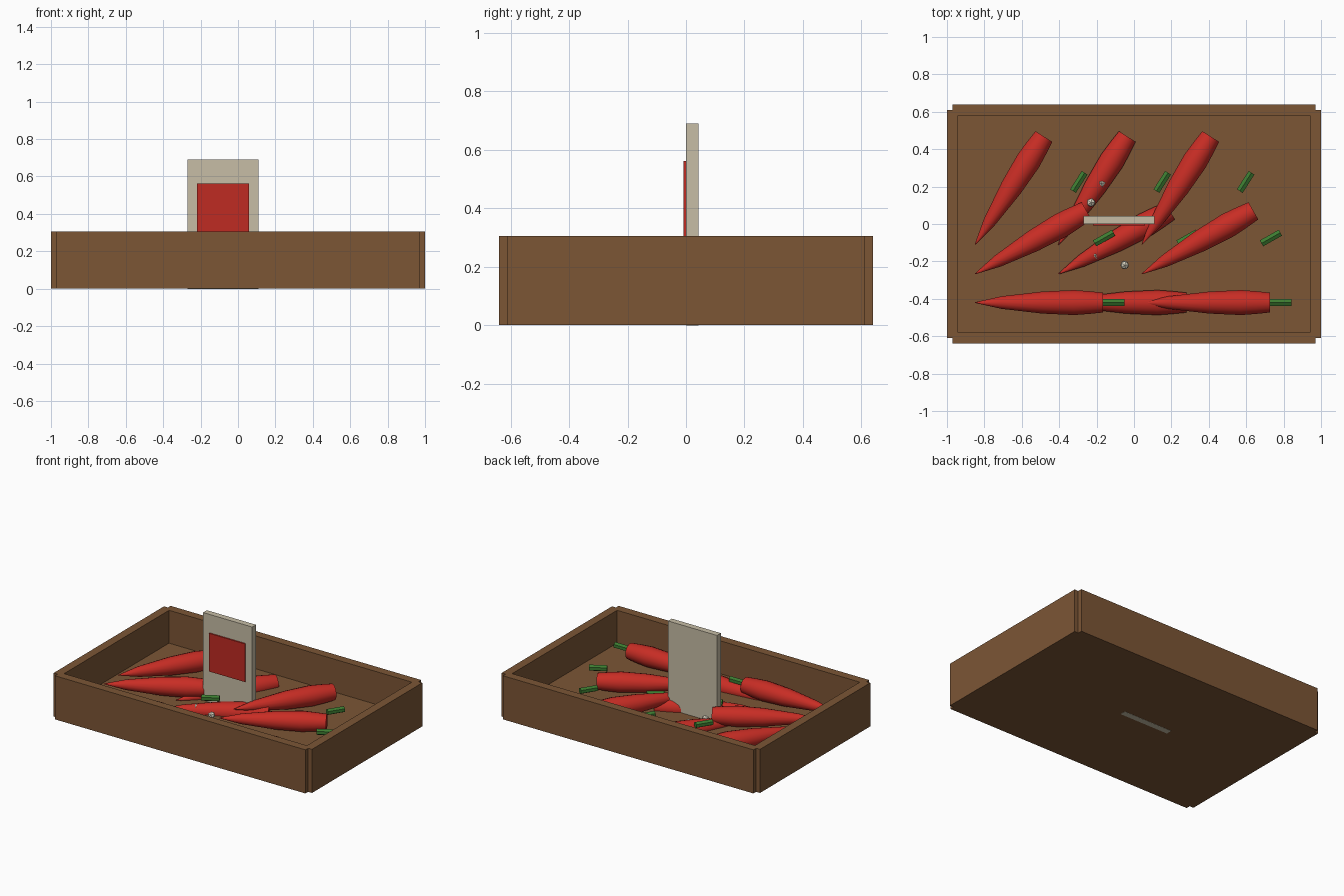
import bpy, bmesh, math
from mathutils import Matrix, Vector

if "Cube" in bpy.data.objects:
    bpy.data.objects.remove(bpy.data.objects["Cube"])


def material(name, rgb):
    m = bpy.data.materials.new(name)
    m.diffuse_color = (*rgb, 1)
    m.use_nodes = True
    m.node_tree.nodes["Principled BSDF"].inputs["Base Color"].default_value = m.diffuse_color
    return m


WOOD = material("brown wood", (0.2, 0.092, 0.036))
RED = material("root red", (0.58, 0.026, 0.018))
LABEL = material("label red", (0.52, 0.024, 0.016))
GREEN = material("stem green", (0.045, 0.2, 0.03))
BOARD = material("board beige", (0.57, 0.51, 0.38))
PALE = material("pebble white", (0.7, 0.66, 0.54))


def finish(bm, name, mat):
    bmesh.ops.recalc_face_normals(bm, faces=bm.faces)
    me = bpy.data.meshes.new(name)
    bm.to_mesh(me)
    bm.free()
    me.materials.append(mat)
    ob = bpy.data.objects.new(name, me)
    bpy.context.collection.objects.link(ob)
    return ob


def box(name, lo, hi, mat):
    lo, hi = Vector(lo), Vector(hi)
    bm = bmesh.new()
    bmesh.ops.create_cube(bm, size=1)
    for v in bm.verts:
        v.co = (lo + hi) / 2 + v.co * (hi - lo)
    return finish(bm, name, mat)


def lathe(name, profile, sides, mat, smooth=False):
    """Closed solid turned around the local x axis from (x, radius) points."""
    bm = bmesh.new()
    rings = []
    for x, r in profile:
        angles = [2 * math.pi * (i + 0.5) / sides for i in range(sides)]
        rings.append([bm.verts.new((x, r * math.cos(a), r * math.sin(a))) for a in angles])
    for a, b in zip(rings, rings[1:]):
        for i in range(sides):
            j = (i + 1) % sides
            bm.faces.new((a[i], a[j], b[j], b[i]))
    bm.faces.new(rings[0])
    bm.faces.new(rings[-1])
    ob = finish(bm, name, mat)
    if smooth:
        for p in ob.data.polygons:
            p.use_smooth = len(p.vertices) == 4
        bpy.context.view_layer.objects.active = ob
        ob.select_set(True)
        bpy.ops.object.shade_smooth_by_angle(angle=math.radians(30))
        ob.select_set(False)
    return ob


# Crate: floor and overlapping walls that leave notched corners
H, FLOOR = 0.305, 0.075
box("crate_floor", (-0.95, -0.59, 0), (0.95, 0.59, FLOOR), WOOD)
for s, side in ((-1, "left"), (1, "right")):
    xs = sorted((s * 0.94, s * 1.0))
    box(f"{side}_wall", (xs[0], -0.61, 0), (xs[1], 0.61, H), WOOD)
for s, side in ((-1, "front"), (1, "back")):
    ys = sorted((s * 0.58, s * 0.64))
    box(f"{side}_wall", (-0.97, ys[0], 0), (0.97, ys[1], H), WOOD)

# Sign board with a red label
box("sign_board", (-0.27, 0, -0.001), (0.11, 0.042, 0.69), BOARD)
box("sign_label", (-0.22, -0.009, 0.295), (0.06, 0.001, 0.562), LABEL)

# Root vegetables in three rows, the middle column sunk lower
ROOT = [(0, 0.002), (0.14, 0.034), (0.36, 0.06), (0.53, 0.068), (0.61, 0.062), (0.685, 0.054)]
STEM = [(-0.058, 0.021), (0.058, 0.021)]
ROWS = [  # tip y, heading, stem x and y
    (-0.42, 0, -0.108, -0.42),
    (-0.267, 29.5, -0.16, -0.075),
    (-0.11, 57.5, -0.295, 0.225),
]
for r, (tip_y, heading, sx, sy) in enumerate(ROWS):
    turn = Matrix.Rotation(math.radians(heading), 4, 'Z')
    for c in range(3):
        low = c == 1
        dx = c * 0.446
        root = lathe(f"root_{r}_{c}", ROOT, 16, RED, True)
        root.matrix_world = Matrix.Translation((-0.85 + dx, tip_y, 0.083 if low else 0.138)) @ turn
        stem = lathe(f"stem_{r}_{c}", STEM, 6, GREEN)
        stem.matrix_world = Matrix.Translation((sx + dx, sy, 0.088 if low else 0.15)) @ turn

# Pebbles scattered around the board
for i, (x, y, z) in enumerate([(-0.23, 0.115, 0.125), (-0.175, 0.22, 0.125),
                               (-0.208, -0.165, 0.105), (-0.05, -0.22, 0.115)]):
    bm = bmesh.new()
    bmesh.ops.create_icosphere(bm, subdivisions=1, radius=0.025,
                               matrix=Matrix.Translation((x, y, z)))
    finish(bm, f"pebble_{i}", PALE)
